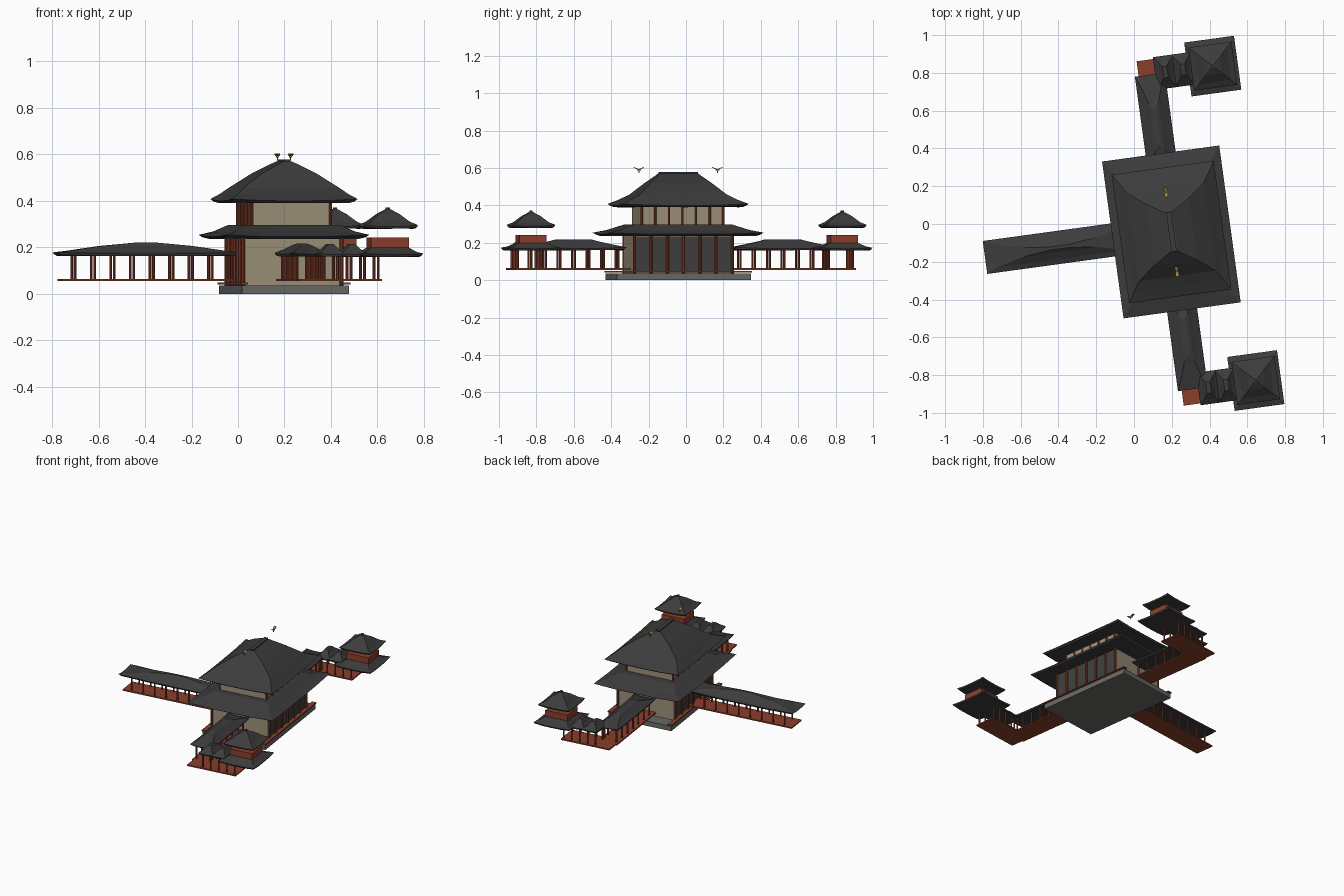
import bpy, bmesh, math
from mathutils import Matrix, Vector

cube = bpy.data.objects.get("Cube")
if cube:
    bpy.data.objects.remove(cube, do_unlink=True)

# Local frame: hall centre, u away from the rear corridor, v along the wings
FRAME = Matrix.Translation((0.198, -0.042, 0)) @ Matrix.Rotation(math.radians(7.8), 4, 'Z')


def material(name, rgb):
    m = bpy.data.materials.new(name)
    m.use_nodes = True
    m.diffuse_color = (*rgb, 1)
    m.node_tree.nodes["Principled BSDF"].inputs["Base Color"].default_value = (*rgb, 1)
    return m


TILE = material("dark roof tile", (0.045, 0.045, 0.045))
RED = material("red timber", (0.25, 0.05, 0.025))
PLASTER = material("beige plaster", (0.33, 0.28, 0.19))
STONE = material("grey stone", (0.14, 0.14, 0.13))
PANEL = material("dark door panel", (0.05, 0.05, 0.048))
GOLD = material("gold", (0.36, 0.22, 0.05))


def finish(bm, name, mat):
    bmesh.ops.recalc_face_normals(bm, faces=bm.faces)
    mesh = bpy.data.meshes.new(name)
    bm.to_mesh(mesh)
    bm.free()
    mesh.materials.append(mat)
    ob = bpy.data.objects.new(name, mesh)
    ob.matrix_world = FRAME
    bpy.context.collection.objects.link(ob)
    return ob


def add_box(bm, u0, u1, v0, v1, z0, z1, turn=Matrix()):
    size = Matrix.Diagonal((u1 - u0, abs(v1 - v0), z1 - z0, 1))
    mid = Matrix.Translation(((u0 + u1) / 2, (v0 + v1) / 2, (z0 + z1) / 2))
    bmesh.ops.create_cube(bm, size=1, matrix=mid @ turn @ size)


def box(name, mat, *spans):
    bm = bmesh.new()
    add_box(bm, *spans)
    return finish(bm, name, mat)


def columns(name, points, z0, z1, r=0.006):
    bm = bmesh.new()
    for u, v in points:
        bmesh.ops.create_cone(bm, cap_ends=True, segments=8, radius1=r, radius2=r, depth=z1 - z0,
                              matrix=Matrix.Translation((u, v, (z0 + z1) / 2)))
    return finish(bm, name, RED)


def ring(bm, cu, cv, hu, hv, z, lift, n=4):
    """Rectangle of vertices whose corners sweep upward by lift."""
    corners = [(-1, -1), (1, -1), (1, 1), (-1, 1)]
    verts = []
    for i, a in enumerate(corners):
        b = corners[(i + 1) % 4]
        for k in range(n):
            t = k / n
            rise = lift * abs(2 * t - 1) ** 3
            verts.append(bm.verts.new((cu + hu * (a[0] + (b[0] - a[0]) * t),
                                       cv + hv * (a[1] + (b[1] - a[1]) * t), z + rise)))
    return verts


def roof(name, cu, cv, rings, lift=0.006, thick=0.01):
    """Lofted hip roof; rings run from eave to ridge as (half u, half v, z)."""
    bm = bmesh.new()
    hu, hv, z = rings[0]
    levels = [(hu * 0.96, hv * 0.96, z - thick)] + list(rings)
    loops = [ring(bm, cu, cv, a, b, h, lift if i < 2 else lift * 0.3 if i == 2 else 0)
             for i, (a, b, h) in enumerate(levels)]
    for lo, hi in zip(loops, loops[1:]):
        for i in range(len(lo)):
            j = (i + 1) % len(lo)
            bm.faces.new((lo[i], lo[j], hi[j], hi[i]))
    bm.faces.new(loops[0])
    bm.faces.new(loops[-1])
    return finish(bm, name, TILE)


def spread(a, b, n):
    return [a + (b - a) * i / (n - 1) for i in range(n)]


# Main hall: base, storeys and roofs
box("stone_base", STONE, -0.232, 0.232, -0.361, 0.361, 0, 0.035)
box("lower_hall", PLASTER, -0.205, 0.205, -0.267, 0.267, 0.03, 0.26)
box("upper_hall", PLASTER, -0.165, 0.165, -0.224, 0.224, 0.26, 0.40)
roof("lower_hall_roof", 0, 0, [(0.313, 0.419, 0.246), (0.26, 0.35, 0.266), (0.205, 0.265, 0.297)], 0.008)
roof("upper_hall_roof", 0, 0, [(0.273, 0.343, 0.4), (0.24, 0.29, 0.427), (0.205, 0.235, 0.458),
                               (0.115, 0.165, 0.52), (0.02, 0.105, 0.57)], 0.008)
box("ridge_cap", TILE, -0.014, 0.014, -0.105, 0.105, 0.568, 0.578)

# Colonnades, doors, beams and decks on the two long sides
for side, s in (("front", 1), ("rear", -1)):
    columns(side + "_lower_columns", [(s * 0.214, v) for v in spread(-0.264, 0.264, 7)], 0.035, 0.25, 0.008)
    columns(side + "_upper_columns", [(s * 0.172, v) for v in spread(-0.22, 0.22, 7)], 0.28, 0.395, 0.006)
    a, b = sorted((s * 0.203, s * 0.209))
    box(side + "_doors", PANEL, a, b, -0.264, 0.264, 0.045, 0.235)
    a, b = sorted((s * 0.206, s * 0.238))
    box(side + "_deck", RED, a, b, -0.365, 0.365, 0.04, 0.048)


# Gold birds over the hip ends
def bird(name, cv):
    bm = bmesh.new()
    add_box(bm, -0.005, 0.005, cv - 0.01, cv + 0.01, 0.586, 0.595)
    add_box(bm, -0.002, 0.002, cv - 0.002, cv + 0.002, 0.574, 0.588)
    for s in (-1, 1):
        add_box(bm, -0.009, 0.009, cv + s * 0.004, cv + s * 0.028, 0.597, 0.6,
                Matrix.Rotation(s * 0.4, 4, 'X'))
    finish(bm, name, GOLD)


bird("left_bird", 0.212)
bird("right_bird", -0.212)

# Rear corridor
box("rear_corridor_floor", RED, -0.975, -0.21, -0.07, 0.07, 0.055, 0.064)
columns("rear_corridor_columns", [(u, v) for u in spread(-0.915, -0.235, 9) for v in (-0.055, 0.055)],
        0.06, 0.172)
roof("rear_corridor_roof", -0.6, 0, [(0.396, 0.088, 0.172), (0.34, 0.062, 0.183), (0.2, 0.025, 0.206),
                                     (0.05, 0.008, 0.22)])

# Wings: corridor, linking roofs and corner tower on each side
for side, s in (("left", 1), ("right", -1)):
    box(side + "_wing_floor", RED, -0.07, 0.07, s * 0.267, s * 0.83, 0.055, 0.064)
    columns(side + "_wing_columns", [(u, s * v) for v in spread(0.33, 0.8, 7) for u in (-0.052, 0.052)],
            0.06, 0.172)
    roof(side + "_wing_roof", 0, s * 0.565, [(0.08, 0.275, 0.17), (0.05, 0.2, 0.19),
                                             (0.025, 0.125, 0.209), (0.008, 0.1, 0.217)])
    box(side + "_pavilion_floor", RED, -0.06, 0.3, s * 0.76, s * 0.92, 0.055, 0.064)
    columns(side + "_pavilion_columns", [(u, s * v) for u in spread(0.05, 0.285, 5) for v in (0.775, 0.905)],
            0.06, 0.172)
    for i, u in enumerate((0.083, 0.178)):
        roof(f"{side}_link_roof_{i + 1}", u, s * 0.843, [(0.055, 0.087, 0.17), (0.032, 0.06, 0.19),
                                                       (0.012, 0.03, 0.215)], 0.004)
    roof(side + "_tower_lower_roof", 0.336, s * 0.84, [(0.133, 0.144, 0.168), (0.11, 0.115, 0.178),
                                                     (0.08, 0.072, 0.2)])
    box(side + "_tower_body", RED, 0.253, 0.419, s * 0.767, s * 0.913, 0.18, 0.243)
    roof(side + "_tower_upper_roof", 0.336, s * 0.84, [(0.115, 0.115, 0.29), (0.085, 0.085, 0.308),
                                                     (0.045, 0.045, 0.343), (0.01, 0.01, 0.364)])
    box(side + "_tower_finial", TILE, 0.328, 0.344, s * 0.832, s * 0.848, 0.362, 0.372)
